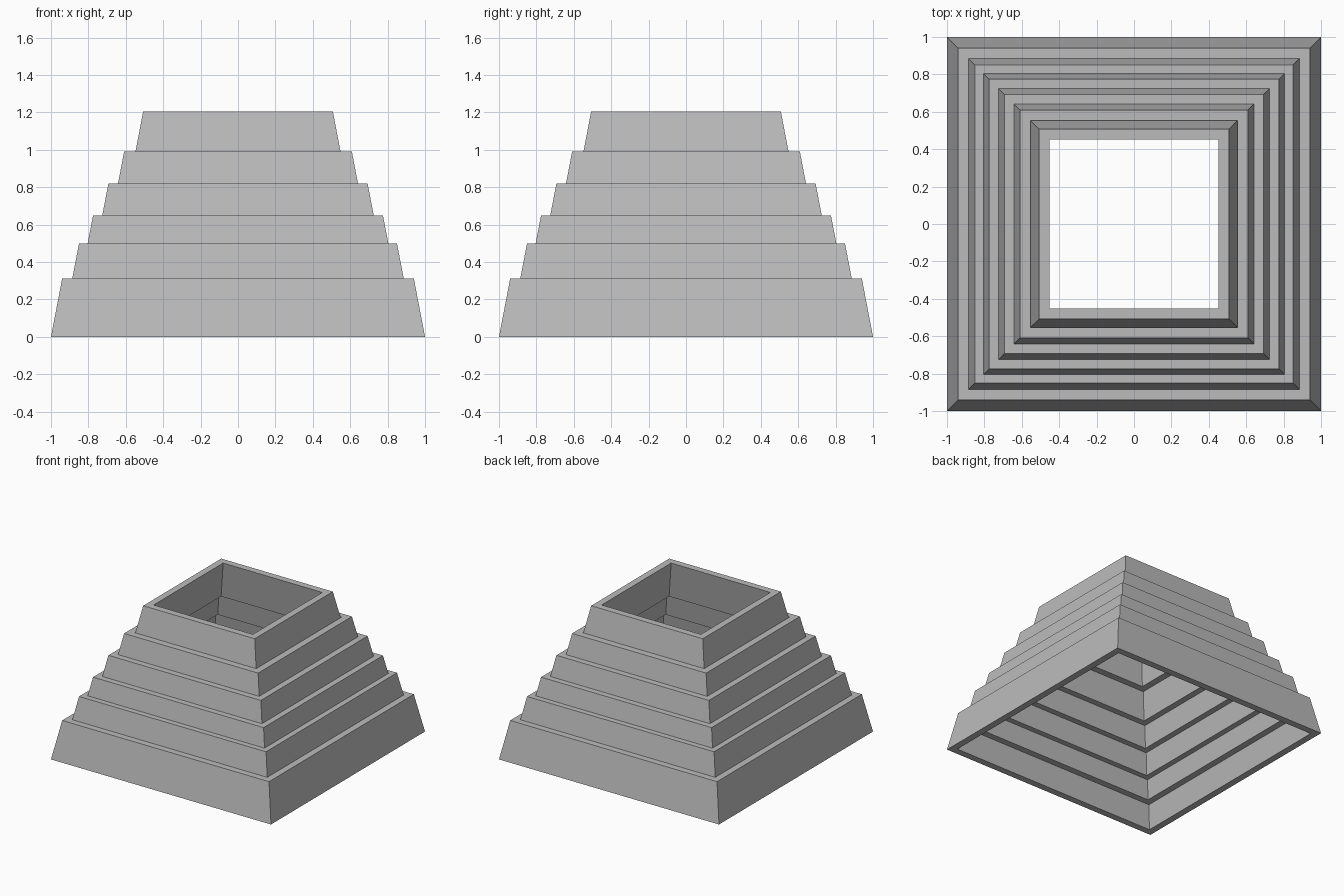
import bpy
import bmesh

default_cube = bpy.data.objects.get("Cube")
if default_cube:
    bpy.data.objects.remove(default_cube, do_unlink=True)

# Single grey material
GREY = (0.5, 0.5, 0.5, 1.0)
grey = bpy.data.materials.new("plain grey")
grey.use_nodes = True
grey.diffuse_color = GREY
grey.node_tree.nodes["Principled BSDF"].inputs["Base Color"].default_value = GREY

HEIGHT = 0.313   # every tier has the same height
TAPER = 0.06     # how far the wall leans inwards over that height
WALL = 0.056     # wall thickness


def square_ring(bm, radius, z):
    corners = [(-1, -1), (1, -1), (1, 1), (-1, 1)]
    return [bm.verts.new((radius * x, radius * y, z)) for x, y in corners]


def tapered_frame(name, top_radius, top_z):
    """Hollow square frame with leaning walls, open above and below."""
    bottom_radius, bottom_z = top_radius + TAPER, top_z - HEIGHT
    bm = bmesh.new()
    rings = [
        square_ring(bm, bottom_radius, bottom_z),
        square_ring(bm, top_radius, top_z),
        square_ring(bm, top_radius - WALL, top_z),
        square_ring(bm, bottom_radius - WALL, bottom_z),
    ]
    # Join the rings in a closed loop: outside, top, inside, underside
    for lower, upper in zip(rings, rings[1:] + rings[:1]):
        for i in range(4):
            j = (i + 1) % 4
            bm.faces.new((lower[i], lower[j], upper[j], upper[i]))
    bmesh.ops.recalc_face_normals(bm, faces=bm.faces)
    mesh = bpy.data.meshes.new(name)
    bm.to_mesh(mesh)
    bm.free()
    mesh.materials.append(grey)
    bpy.context.collection.objects.link(bpy.data.objects.new(name, mesh))


# Nested tiers from the base up: top half-width and top height
tiers = {
    "base_tier": (0.94, 0.313),
    "second_tier": (0.85, 0.5),
    "third_tier": (0.775, 0.65),
    "fourth_tier": (0.693, 0.82),
    "fifth_tier": (0.609, 0.99),
    "top_tier": (0.507, 1.206),
}
for tier_name, (half_width, height) in tiers.items():
    tapered_frame(tier_name, half_width, height)
